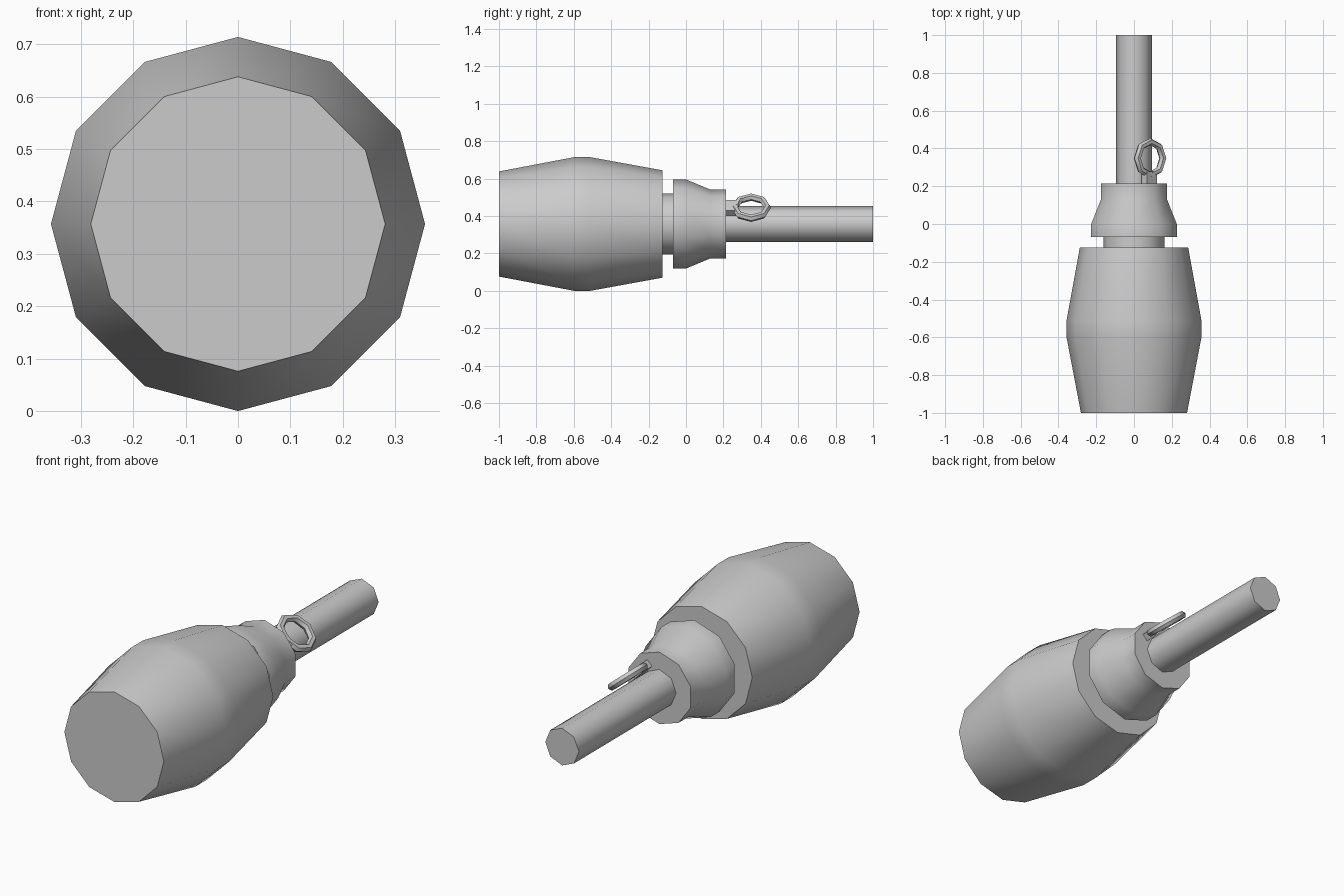
import bpy, bmesh, math
from mathutils import Matrix, Vector

if "Cube" in bpy.data.objects:
    bpy.data.objects.remove(bpy.data.objects["Cube"])

AXIS_Z = 0.357
TILT = math.radians(40)

grey = bpy.data.materials.new("light_grey")
grey.diffuse_color = (0.6, 0.6, 0.6, 1)
grey.use_nodes = True
grey.node_tree.nodes["Principled BSDF"].inputs["Base Color"].default_value = grey.diffuse_color


def finish(name, bm, smooth=True):
    bmesh.ops.recalc_face_normals(bm, faces=bm.faces)
    mesh = bpy.data.meshes.new(name)
    bm.to_mesh(mesh)
    bm.free()
    mesh.materials.append(grey)
    obj = bpy.data.objects.new(name, mesh)
    bpy.context.collection.objects.link(obj)
    if smooth:
        bpy.ops.object.select_all(action='DESELECT')
        obj.select_set(True)
        bpy.context.view_layer.objects.active = obj
        bpy.ops.object.shade_smooth_by_angle(angle=math.radians(50))
    return obj


def bridge(bm, a, b):
    n = len(a)
    for i in range(n):
        j = (i + 1) % n
        bm.faces.new((a[i], a[j], b[j], b[i]))


def lathe(name, profile, sides):
    """Closed solid turned about the long axis from (y, radius) pairs."""
    bm = bmesh.new()
    rings = []
    for y, r in profile:
        angles = [math.tau * i / sides for i in range(sides)]
        rings.append([bm.verts.new((r * math.sin(a), y, AXIS_Z + r * math.cos(a)))
                      for a in angles])
    for a, b in zip(rings, rings[1:]):
        bridge(bm, a, b)
    bm.faces.new(rings[0])
    bm.faces.new(rings[-1])
    return finish(name, bm)


# Turned parts along the axis
lathe("barrel_body", [(-1, 0.281), (-0.6, 0.357), (-0.51, 0.357), (-0.125, 0.287)], 12)
lathe("neck", [(-0.2, 0.162), (0.0, 0.162)], 12)
lathe("collar", [(-0.07, 0.238), (0.0, 0.238), (0.13, 0.184), (0.215, 0.184)], 10)
lathe("rod", [(0.15, 0.095), (1.0, 0.095)], 8)

# Pull ring, tilted beside the rod
centre = Vector((0.085, 0.348, 0.444))
tilt = Matrix.Rotation(TILT, 4, 'Y')
bm = bmesh.new()
loops = []
for i in range(8):
    a = math.tau * i / 8
    loop = []
    for k in range(6):
        t = math.tau * k / 6
        r = 0.088 + 0.019 * math.cos(t)
        p = Vector((r * math.cos(a), r * math.sin(a), 0.02 * math.sin(t)))
        loop.append(bm.verts.new(centre + tilt @ p))
    loops.append(loop)
for i in range(8):
    bridge(bm, loops[i], loops[(i + 1) % 8])
finish("pull_ring", bm)

# Small peg holding the ring to the collar
bm = bmesh.new()
peg = (Matrix.Translation((0.082, 0.24, 0.443)) @ Matrix.Rotation(math.radians(45), 4, 'Y')
       @ Matrix.Diagonal((0.078, 0.075, 0.038, 1)))
bmesh.ops.create_cube(bm, size=1, matrix=peg)
finish("ring_peg", bm, smooth=False)
